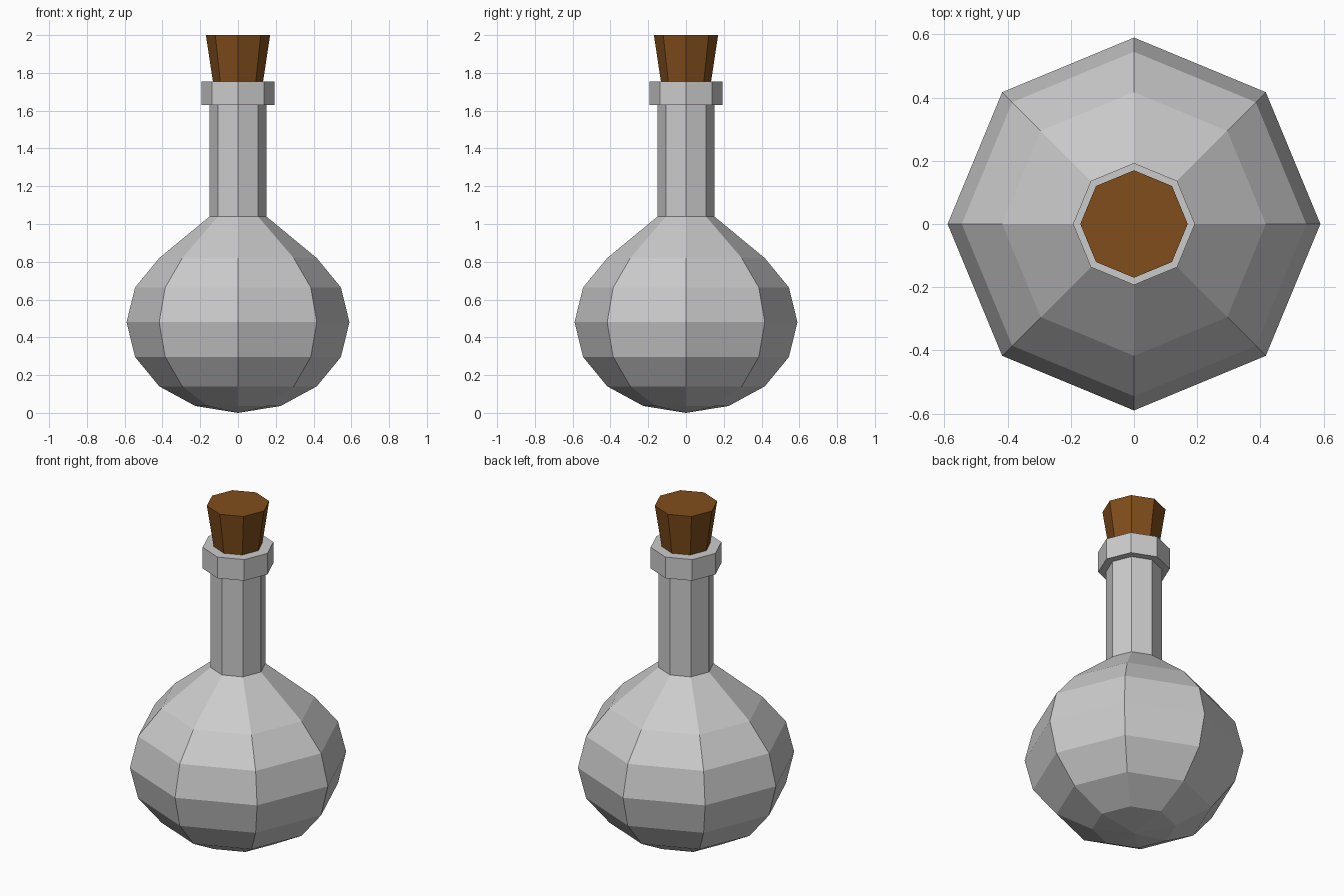
import bpy, bmesh
from math import sin, cos, pi, radians

if "Cube" in bpy.data.objects:
    bpy.data.objects.remove(bpy.data.objects["Cube"])

SIDES = 8


def lathe(name, profile, color=None):
    """Revolve (radius, z) points around z; radius 0 gives a pole, open ends are capped."""
    bm = bmesh.new()
    rings = []
    for r, z in profile:
        count = SIDES if r > 0 else 1
        rings.append([bm.verts.new((r * cos(2 * pi * i / SIDES), r * sin(2 * pi * i / SIDES), z))
                      for i in range(count)])
    for a, b in zip(rings, rings[1:]):
        for i in range(SIDES):
            j = (i + 1) % SIDES
            if len(a) == 1:
                bm.faces.new((a[0], b[j], b[i]))
            else:
                bm.faces.new((a[i], a[j], b[j], b[i]))
    for ring in (rings[0], rings[-1]):
        if len(ring) > 1:
            bm.faces.new(ring)
    bmesh.ops.recalc_face_normals(bm, faces=bm.faces)
    mesh = bpy.data.meshes.new(name)
    bm.to_mesh(mesh)
    bm.free()
    obj = bpy.data.objects.new(name, mesh)
    bpy.context.collection.objects.link(obj)
    if color:
        mat = bpy.data.materials.new(name + "_material")
        mat.diffuse_color = color
        mat.use_nodes = True
        mat.node_tree.nodes["Principled BSDF"].inputs["Base Color"].default_value = mat.diffuse_color
        mesh.materials.append(mat)
    return obj


# Round bulb from a slightly squashed sphere, then shoulder, neck and lip
bulb = [(0, 0)]
for step in range(-3, 3):
    a = radians(22.5 * step)
    bulb.append((0.59 * cos(a), 0.48 + 0.48 * sin(a)))
neck_and_lip = [(0.15, 1.04), (0.15, 1.63), (0.193, 1.63), (0.193, 1.755)]
lathe("flask", bulb + neck_and_lip)

# Tapered cork
lathe("cork", [(0.133, 1.755), (0.17, 2.0)], (0.217, 0.074, 0.011, 1))
